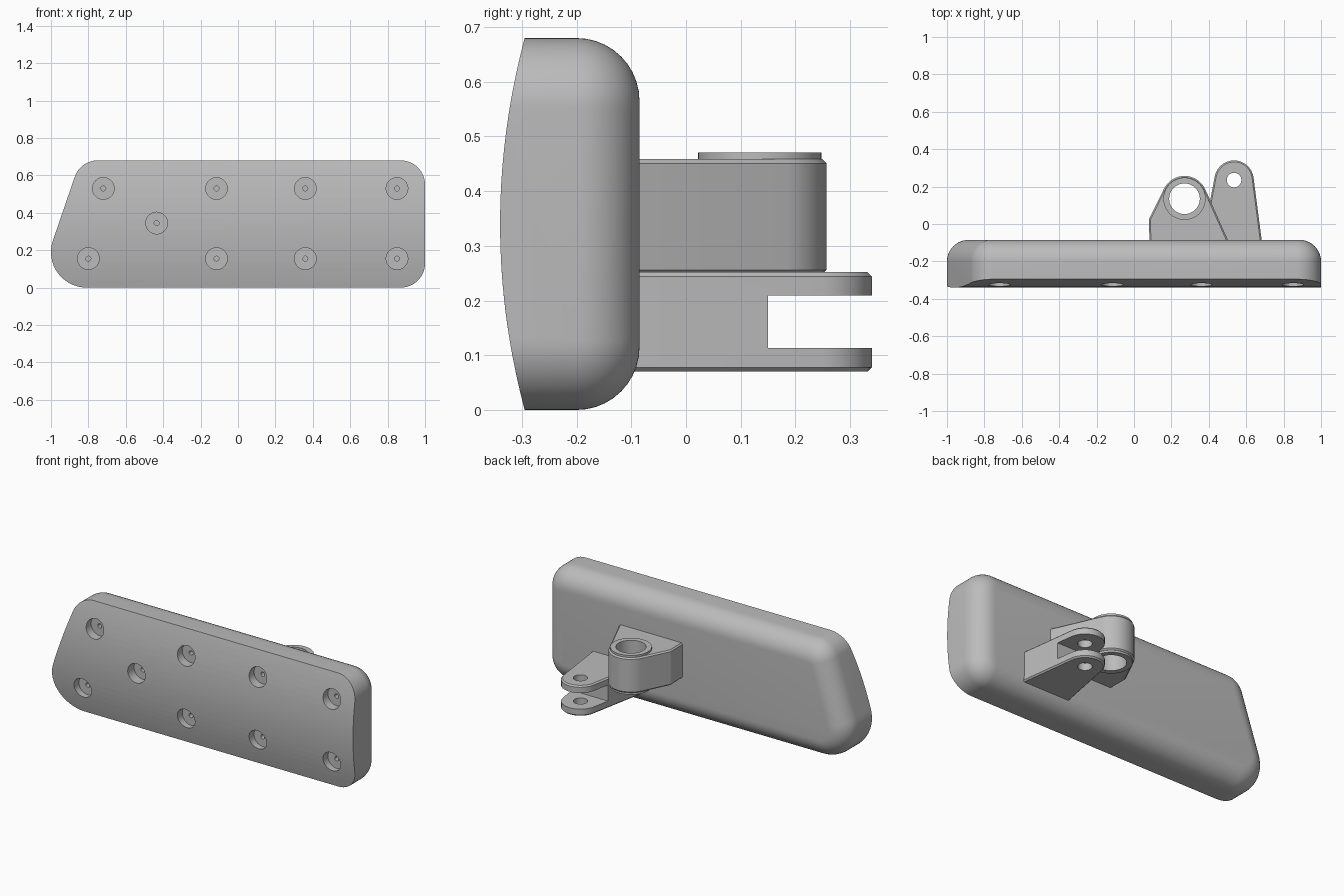
import bpy, bmesh
from math import acos, atan2, cos, sin, hypot, pi, radians
from mathutils import Vector

if "Cube" in bpy.data.objects:
    bpy.data.objects.remove(bpy.data.objects["Cube"])

grey = bpy.data.materials.new("plain_grey")
grey.use_nodes = True
COLOUR = (0.5, 0.5, 0.5, 1)
grey.diffuse_color = COLOUR
grey.node_tree.nodes["Principled BSDF"].inputs["Base Color"].default_value = COLOUR


def outline(circles, inset, steps=16):
    """Belt line around circles (u, v, radius) listed counter-clockwise."""
    n = len(circles)
    if n == 1:
        u, v, r = circles[0]
        return [(u + (r - inset) * cos(2 * pi * i / 48), v + (r - inset) * sin(2 * pi * i / 48))
                for i in range(48)]
    normals = []
    for i, (u, v, r) in enumerate(circles):
        u2, v2, r2 = circles[(i + 1) % n]
        du, dv = u2 - u, v2 - v
        normals.append(atan2(dv, du) - acos((r - r2) / hypot(du, dv)))
    points = []
    for i, (u, v, r) in enumerate(circles):
        start = normals[i - 1]
        sweep = (normals[i] - start) % (2 * pi)
        for k in range(steps + 1):
            a = start + sweep * k / steps
            points.append((u + (r - inset) * cos(a), v + (r - inset) * sin(a)))
    return points


def stack(name, circles_list, layers, upright=True, ring=False):
    """Loft outlines through (inset, height) layers, along z or along y."""
    bm = bmesh.new()
    for circles in circles_list:
        loops = []
        for inset, h in layers:
            loops.append([bm.verts.new((u, v, h) if upright else (u, h, v))
                          for u, v in outline(circles, inset)])
        pairs = list(zip(loops, loops[1:]))
        if ring:
            pairs.append((loops[-1], loops[0]))
        else:
            bm.faces.new(loops[0])
            bm.faces.new(loops[-1])
        for a, b in pairs:
            for i in range(len(a)):
                bm.faces.new((a[i - 1], a[i], b[i], b[i - 1]))
    bmesh.ops.recalc_face_normals(bm, faces=bm.faces)
    mesh = bpy.data.meshes.new(name)
    bm.to_mesh(mesh)
    bm.free()
    mesh.materials.append(grey)
    obj = bpy.data.objects.new(name, mesh)
    bpy.context.collection.objects.link(obj)
    return obj


def activate(obj):
    bpy.ops.object.select_all(action="DESELECT")
    obj.select_set(True)
    bpy.context.view_layer.objects.active = obj


def cut(obj, cutter):
    cutter.hide_render = True
    mod = obj.modifiers.new("cut", "BOOLEAN")
    mod.operation = "DIFFERENCE"
    mod.solver = "EXACT"
    mod.object = cutter
    activate(obj)
    bpy.ops.object.modifier_apply(modifier=mod.name)
    bpy.data.objects.remove(cutter)


def smooth(obj):
    activate(obj)
    bpy.ops.object.shade_smooth_by_angle(angle=radians(30))


# Pad: rounded back edges, slanted right end
PAD = [(0.87, 0.13, 0.13), (0.87, 0.55, 0.13), (-0.75, 0.55, 0.13), (-0.81, 0.19, 0.19)]
ROUND = 0.115
layers = [(0, -0.295)]
for k in range(11):
    a = pi / 2 * k / 10
    layers.append((ROUND * (1 - cos(a)), -0.2 + ROUND * sin(a)))
pad = stack("pad", [PAD], layers, upright=False)

# Pad front: sliced into strips and bulged
bm = bmesh.new()
bm.from_mesh(pad.data)
SLICES = 20
for k in range(1, SLICES):
    front = [f for f in bm.faces if all(v.co.y < -0.29 for v in f.verts)]
    geom = front + list({e for f in front for e in f.edges}) + list({v for f in front for v in f.verts})
    bmesh.ops.bisect_plane(bm, geom=geom, dist=1e-5,
                           plane_co=Vector((0, 0, 0.68 * k / SLICES)), plane_no=Vector((0, 0, 1)))
for v in bm.verts:
    if v.co.y < -0.29:
        v.co.y = -0.34 + 0.045 * ((v.co.z - 0.34) / 0.34) ** 2
bm.to_mesh(pad.data)
bm.free()

# Counterbored screw holes
holes = [(x, z) for x in (-0.115, 0.36, 0.85) for z in (0.155, 0.53)]
holes += [(-0.72, 0.53), (-0.8, 0.155), (-0.435, 0.345)]
cut(pad, stack("screw_holes", [[(x, z, 0.058)] for x, z in holes],
               [(0, -0.5), (0, -0.28), (0.045, -0.28), (0.045, -0.16)], upright=False))
smooth(pad)


def chamfered(bottom, top, size=0.008):
    return [(size, bottom), (0, bottom + size), (0, top - size), (size, top)]


# Pivot hub with its bushing
hub = stack("pivot_hub", [[(0.095, -0.11, 0.012), (0.5, -0.11, 0.012),
                           (0.27, 0.135, 0.122), (0.105, 0.02, 0.025)]], chamfered(0.248, 0.459))
cut(hub, stack("hub_bore", [[(0.27, 0.135, 0.095)]], [(0, 0.1), (0, 0.6)]))
smooth(hub)
smooth(stack("hub_bushing", [[(0.27, 0.135, 0.113)]],
             [(0, 0.471), (0, 0.236), (0.031, 0.236), (0.031, 0.471)], ring=True))

# Forked lug with slot and pin hole
lug = stack("forked_lug", [[(0.372, -0.12, 0.012), (0.675, -0.12, 0.012),
                            (0.535, 0.235, 0.105)]], chamfered(0.07, 0.252))
slot = [(0.2, 0.175, 0.025), (0.9, 0.175, 0.025), (0.9, 0.5, 0.025), (0.2, 0.5, 0.025)]
cut(lug, stack("lug_slot", [slot], [(0, 0.113), (0, 0.209)]))
cut(lug, stack("lug_pin_hole", [[(0.535, 0.235, 0.039)]], [(0, 0), (0, 0.4)]))
smooth(lug)
